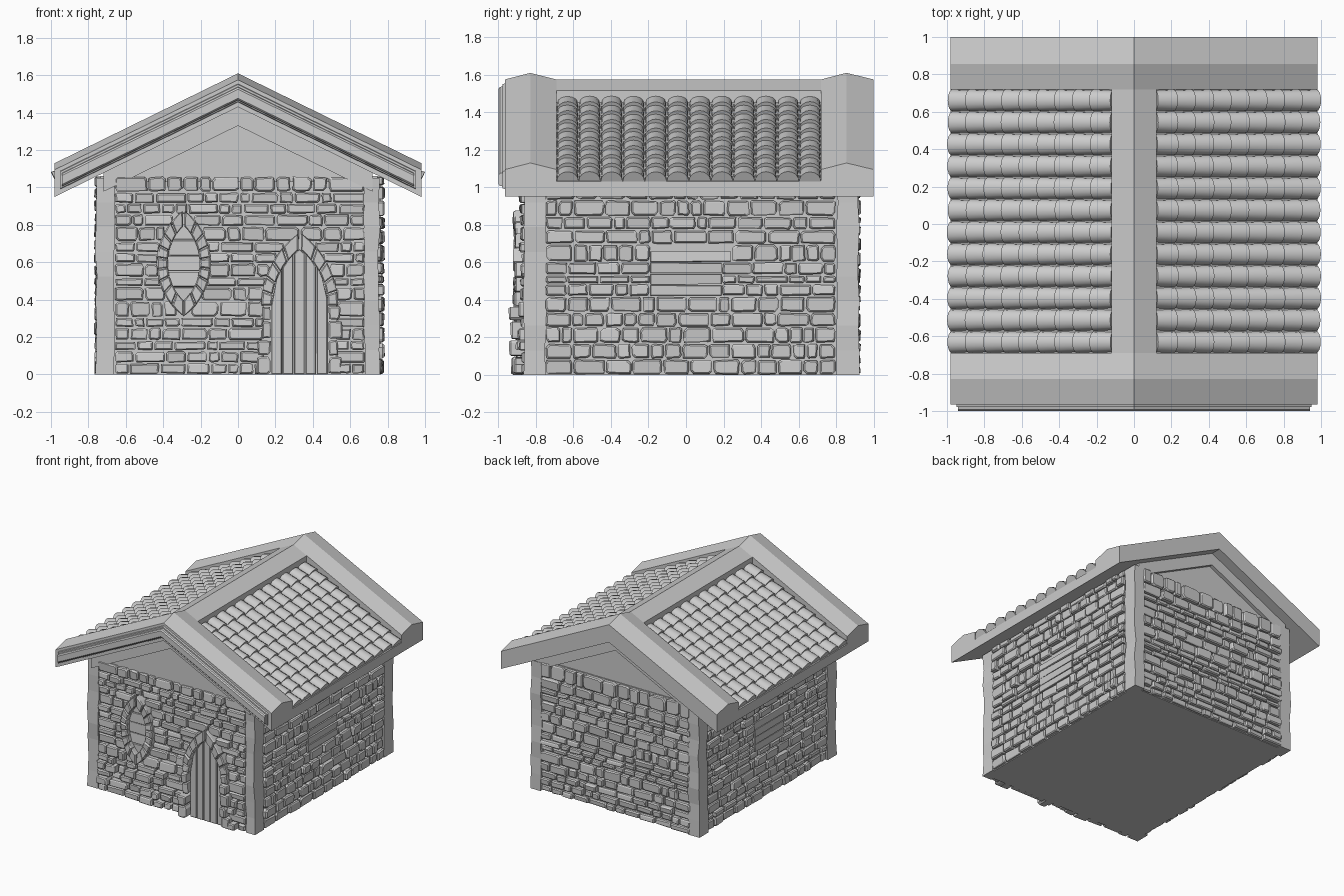
import bpy, bmesh, math, random
from mathutils import Vector

if "Cube" in bpy.data.objects:
    bpy.data.objects.remove(bpy.data.objects["Cube"])

R = random.Random(7)
K = 0.49  # roof slope


def finish(name, bm, smooth=False):
    bmesh.ops.recalc_face_normals(bm, faces=bm.faces[:])
    me = bpy.data.meshes.new(name)
    bm.to_mesh(me)
    bm.free()
    ob = bpy.data.objects.new(name, me)
    bpy.context.collection.objects.link(ob)
    if smooth:
        bpy.ops.object.select_all(action='DESELECT')
        ob.select_set(True)
        bpy.context.view_layer.objects.active = ob
        bpy.ops.object.shade_smooth_by_angle(angle=math.radians(40))
    return ob


def loft(bm, rings):
    """Closed solid through rings of equal point count."""
    vs = [[bm.verts.new(p) for p in r] for r in rings]
    n = len(vs[0])
    for a, b in zip(vs, vs[1:]):
        for i in range(n):
            bm.faces.new((a[i], a[(i + 1) % n], b[(i + 1) % n], b[i]))
    bm.faces.new(vs[0][::-1])
    bm.faces.new(vs[-1])


class Wall:
    """Local wall frame: u along, z up, d outward."""
    def __init__(self, origin, u, n):
        self.o, self.u, self.n = Vector(origin), Vector(u), Vector(n)

    def p(self, u, z, d):
        return self.o + self.u * u + self.n * d + Vector((0, 0, z))


def block(bm, wall, poly, depth, inset=0.008, tilt=0.004):
    """Chamfered slab on a wall from a (u, z) outline."""
    cu = sum(p[0] for p in poly) / len(poly)
    cz = sum(p[1] for p in poly) / len(poly)
    hu = max(abs(p[0] - cu) for p in poly)
    hz = max(abs(p[1] - cz) for p in poly)
    fu, fz = 1 - min(inset / hu, .5), 1 - min(inset / hz, .5)
    tu, tz = R.uniform(-tilt, tilt) / hu, R.uniform(-tilt, tilt) / hz
    tip = [(cu + (u - cu) * fu, cz + (z - cz) * fz) for u, z in poly]
    loft(bm, [[wall.p(u, z, -0.01) for u, z in poly],
              [wall.p(u, z, depth - inset) for u, z in poly],
              [wall.p(u, z, depth + tu * (u - cu) + tz * (z - cz)) for u, z in tip]])


def rough(u0, u1, z0, z1):
    """Irregular eight-sided stone outline."""
    w, h = u1 - u0, z1 - z0
    c = lambda: R.uniform(.06, .28) * min(w, h)
    j = lambda: R.uniform(0, .006)
    return [(u0 + c(), z0 + j()), (u1 - c(), z0 + j()), (u1 - j(), z0 + c()), (u1 - j(), z1 - c()),
            (u1 - c(), z1 - j()), (u0 + c(), z1 - j()), (u0 + j(), z1 - c()), (u0 + j(), z0 + c())]


def masonry(name, wall, u0, u1, holes, dmin, dmax, low=0.0, top=1.06):
    bm = bmesh.new()
    z = 0.0
    while z < top - 0.01:
        h = R.uniform(.045, .095)
        if top - z - h < .04:
            h = top - z
        spans, start = [], u0
        for a, b in holes(z + h / 2):
            spans.append((start, a))
            start = b
        spans.append((start, u1))
        for a, b in spans:
            u = a
            while u < b - .005:
                w = R.uniform(.06, .18)
                if b - u - w < .05:
                    w = b - u
                d = R.uniform(dmin, dmax) + (low * R.random() if z < .36 else 0)
                block(bm, wall, rough(u + .002, u + w - .002, z + .002, z + h - .002), d)
                u += w
        z += h
    finish(name, bm)


def lens(hw, hh):
    """Half-width function of a pointed arch."""
    c = (hh * hh - hw * hw) / (2 * hw)
    return lambda z: math.sqrt(max((c + hw) ** 2 - z * z, 0)) - c


def vprism(name, x, sections):
    """Inverted-V roof solid; sections are (y, top apex z, bottom apex z)."""
    bm = bmesh.new()
    for s in (-1, 1):
        loft(bm, [[(0, y, b), (0, y, t), (s * x, y, t - K * x), (s * x, y, b - K * x)]
                  for y, t, b in sections])
    bmesh.ops.remove_doubles(bm, verts=bm.verts[:], dist=1e-5)
    inner = [f for f in bm.faces if all(abs(v.co.x) < 1e-6 for v in f.verts)]
    bmesh.ops.delete(bm, geom=inner, context='FACES_ONLY')
    finish(name, bm)


front = Wall((0, -.84, 0), (1, 0, 0), (0, -1, 0))
back = Wall((0, .89, 0), (-1, 0, 0), (0, 1, 0))
right = Wall((.745, 0, 0), (0, 1, 0), (1, 0, 0))
left = Wall((-.735, 0, 0), (0, -1, 0), (-1, 0, 0))

# House core
bm = bmesh.new()
loft(bm, [[(-.735, -.84, z), (.745, -.84, z), (.745, .89, z), (-.735, .89, z)] for z in (0, 1.06)])
finish("wall_core", bm)

# Stone walls with openings
DX, WX, WZ, SP = .33, -.29, .595, .37
door_in, door_out = lens(.15, .30), lens(.205, .39)
win_in, win_out = lens(.085, .2), lens(.145, .285)


def front_holes(z):
    out = []
    w = win_out(z - WZ)
    if abs(z - WZ) < .285 and w > .01:
        out.append((WX - w + .01, WX + w - .01))
    w = .2 if z < SP else door_out(z - SP)
    if z < SP + .39 and w > .01:
        out.append((DX - w + .01, DX + w - .01))
    return out


def side_holes(z):
    return [(-.19, .24 if z > .6 else .19)] if .42 < z < .66 else []


masonry("front_stones", front, -.66, .68, front_holes, .025, .05, low=.03)
masonry("back_stones", back, -.68, .68, lambda z: [], .018, .04)
masonry("right_stones", right, -.75, .80, side_holes, .018, .038)
masonry("left_stones", left, -.80, .75, side_holes, .014, .032)

# Wavy corner posts
for name, x0, x1, y0, y1 in (("front_left", -.76, -.66, -.865, -.75), ("front_right", .675, .755, -.865, -.75),
                             ("back_left", -.76, -.66, .805, .92), ("back_right", .67, .76, .805, .92)):
    bm = bmesh.new()
    rings = []
    for i in range(9):
        j = lambda: R.uniform(-.007, .007)
        a, b, c, d = x0 + j(), x1 + j(), y0 + j(), y1 + j()
        rings.append([(p, q, 1.05 * i / 8) for p, q in ((a, c), (b, c), (b, d), (a, d))])
    loft(bm, rings)
    finish(name + "_post", bm)

# Side window shutters: horizontal planks
for name, w in (("right", right), ("left", left)):
    bm = bmesh.new()
    for i in range(4):
        z = .42 + i * .06
        e = .24 if i == 3 else .19
        block(bm, w, [(-.19, z + .002), (e, z + .004), (e, z + .057), (-.19, z + .059)], .025, .003)
    finish(name + "_shutter", bm)

# Front window: horizontal planks and ring of stones
bm = bmesh.new()
for i in range(5):
    za, zb = -.21 + i * .084, -.21 + (i + 1) * .084 - .004
    pts = [za, (za + zb) / 2, zb]
    ws = [max(win_in(z), .0) + .015 for z in pts]
    block(bm, front, [(WX + w, WZ + z) for w, z in zip(ws, pts)] +
          [(WX - w, WZ + z) for w, z in list(zip(ws, pts))[::-1]], .035, .003)
finish("window_planks", bm)


def arch_stones(bm, cx, cz, fi, hi, fo, ho, t0, n, depth):
    """Voussoirs between two pointed arches, both sides."""
    for s in (-1, 1):
        for i in range(n):
            a = t0 + (1 - t0) * i / n
            b = t0 + (1 - t0) * (i + 1) / n - .015
            ts = (a, (a + b) / 2, b)
            poly = [(cx + s * fi(t * hi), cz + t * hi) for t in ts]
            poly += [(cx + s * fo(t * ho), cz + t * ho) for t in ts[::-1]]
            block(bm, front, poly, depth + R.uniform(-.008, .008), .009)


bm = bmesh.new()
arch_stones(bm, WX, WZ, win_in, .2, win_out, .285, -1, 9, .075)
finish("window_frame", bm)

# Door: vertical planks under a pointed stone arch
bm = bmesh.new()
for i in range(5):
    a, b = -.152 + i * .061, -.152 + (i + 1) * .061 - .005
    tops = []
    for u in (b, (a + b) / 2, a):
        c = .225
        tops.append((DX + u, SP + math.sqrt(max((c + .15) ** 2 - (c + abs(u)) ** 2, 0))))
    block(bm, front, [(DX + a, 0), (DX + b, 0)] + tops, .035, .004, .001)
finish("door_planks", bm)
bm = bmesh.new()
arch_stones(bm, DX, SP, door_in, .3, door_out, .39, 0, 5, .075)
for s in (-1, 1):
    z = 0
    for h in (.10, .09, .10, .08):
        a, b = sorted((DX + s * .152, DX + s * R.uniform(.2, .235)))
        block(bm, front, rough(a, b, z, z + h - .004), R.uniform(.07, .105))
        z += h
finish("door_frame", bm)

# Gables
bm = bmesh.new()
loft(bm, [[(-.74, y, 1.03), (.74, y, 1.03), (0, y, 1.40)] for y in (-.855, .885)])
finish("gable_wall", bm)
vprism("front_gable_frame", .72, [(-.875, 1.44, 1.33), (-.80, 1.44, 1.33)])
vprism("back_gable_frame", .72, [(.80, 1.44, 1.33), (.915, 1.44, 1.33)])

# Roof: base slab, raised end bands, ridge cap, front moulding
vprism("roof_slab", .98, [(-.70, 1.51, 1.43), (.73, 1.51, 1.43)])
vprism("front_roof_band", .98, [(-.965, 1.575, 1.43), (-.83, 1.61, 1.43), (-.69, 1.575, 1.43)])
vprism("back_roof_band", .98, [(.72, 1.575, 1.43), (.855, 1.61, 1.43), (1.0, 1.575, 1.43)])
vprism("ridge_cap", .12, [(-.70, 1.575, 1.48), (.73, 1.575, 1.48)])
vprism("front_moulding", .95, [(-.96, 1.555, 1.455), (-.978, 1.55, 1.46)])
vprism("front_moulding_rib", .94, [(-.97, 1.54, 1.465), (-.992, 1.535, 1.468), (-1.0, 1.525, 1.477)])

# Barrel roof tiles
bm = bmesh.new()
L = math.hypot(1, K)
NX, NZ = K / L, 1 / L
COLS, ROWS = 12, 9
pitch, step = 1.41 / COLS, .855 / ROWS
for s in (-1, 1):
    for c in range(COLS):
        yc = -.69 + (c + .5) * pitch
        for r in range(ROWS):
            x0 = .112 + r * step
            rings = []
            for x, h, hw in ((x0, .034, .053), (x0 + step + .006, .056, .058)):
                wob = R.uniform(-.003, .003)
                ring = []
                for i in range(9):
                    a = math.pi * i / 8
                    n = h * math.sin(a)
                    ring.append((s * (x + wob + n * NX), yc - hw * math.cos(a), 1.51 - K * (x + wob) + n * NZ))
                rings.append(ring)
            loft(bm, rings)
finish("roof_tiles", bm, smooth=True)
